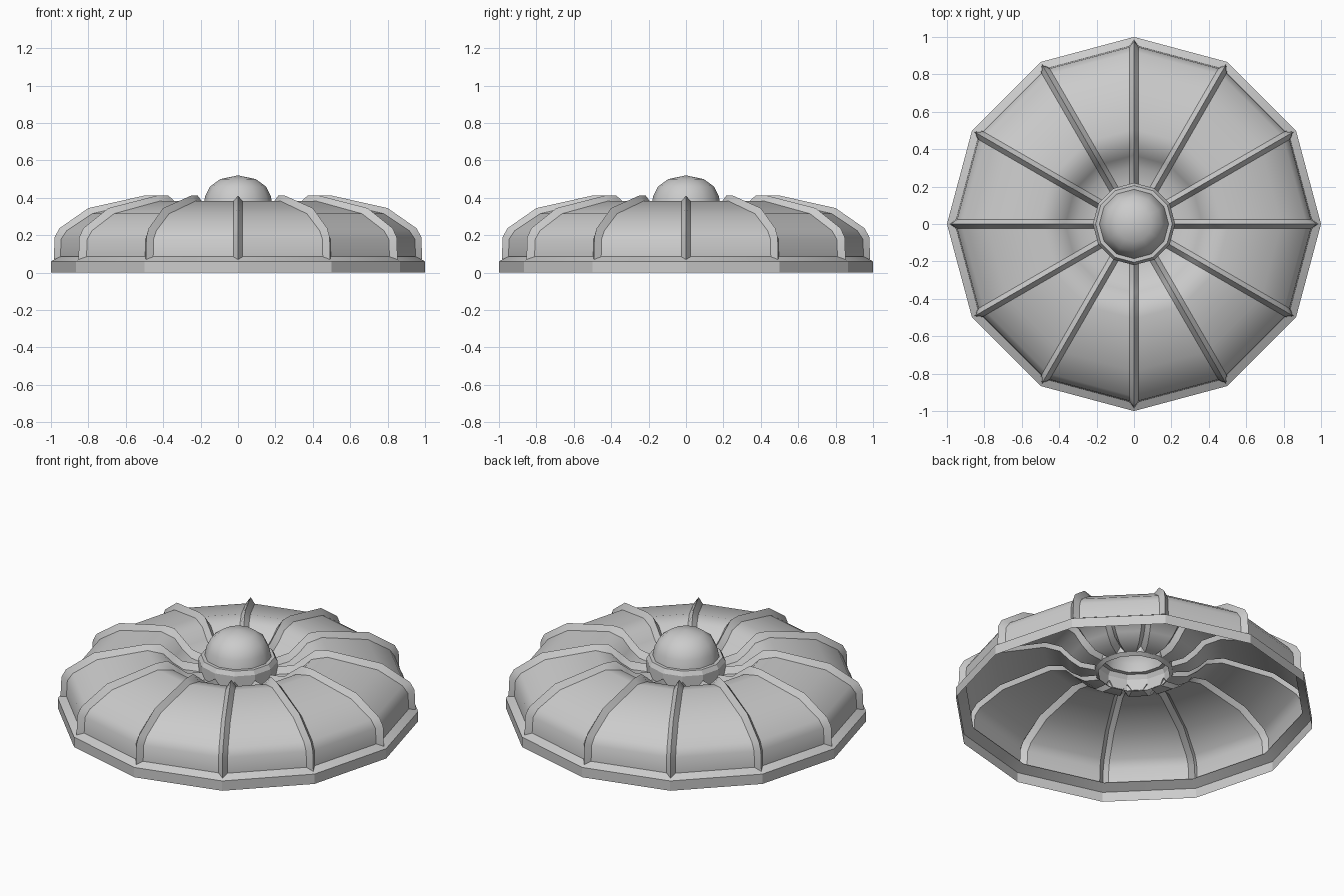
import bpy, bmesh, math

if "Cube" in bpy.data.objects:
    bpy.data.objects.remove(bpy.data.objects["Cube"])

SIDES = 12


def finish(name, bm, angle=30):
    bmesh.ops.remove_doubles(bm, verts=bm.verts, dist=0.0005)
    bmesh.ops.recalc_face_normals(bm, faces=bm.faces)
    # open sheets: make them face up / outward
    if sum(f.normal.z * f.calc_area() for f in bm.faces) < 0:
        bmesh.ops.reverse_faces(bm, faces=bm.faces)
    me = bpy.data.meshes.new(name)
    bm.to_mesh(me)
    bm.free()
    ob = bpy.data.objects.new(name, me)
    bpy.context.collection.objects.link(ob)
    bpy.ops.object.select_all(action='DESELECT')
    ob.select_set(True)
    bpy.context.view_layer.objects.active = ob
    bpy.ops.object.shade_smooth_by_angle(angle=math.radians(angle))
    return ob


def place(r, z, offset, i):
    # point at radius r on spoke i, shifted sideways by offset
    a = 2 * math.pi * i / SIDES
    return (r * math.cos(a) - offset * math.sin(a),
            r * math.sin(a) + offset * math.cos(a), z)


def strip(bm, left, right):
    for j in range(len(left) - 1):
        bm.faces.new([bm.verts.new(p) for p in
                      (left[j], right[j], right[j + 1], left[j + 1])])


def line(profile, offset, i):
    return [place(r, z, offset, i) for r, z in profile]


def lathe(name, profile, angle=30):
    bm = bmesh.new()
    for i in range(SIDES):
        strip(bm, line(profile, 0, i), line(profile, 0, i + 1))
    bmesh.ops.dissolve_degenerate(bm, dist=0.0001, edges=bm.edges)
    return finish(name, bm, angle)


# Profiles (radius, height), from rim to hub
panel = [(.95, .085), (.945, .18), (.915, .225), (.78, .315), (.5, .382),
         (.41, .365), (.36, .315), (.30, .275), (.21, .265)]
ridge = [(.985, .07), (.98, .19), (.955, .237), (.80, .345), (.50, .412),
         (.43, .412), (.37, .365), (.31, .315), (.21, .30)]
HALF = .025

# Canopy panels between the ribs
bm = bmesh.new()
for i in range(SIDES):
    strip(bm, line(panel, HALF, i), line(panel, -HALF, i + 1))
finish("canopy_panels", bm, 40)

# Ribs with a pointed ridge
bm = bmesh.new()
for i in range(SIDES):
    strip(bm, line(panel, -HALF, i), line(ridge, 0, i))
    strip(bm, line(ridge, 0, i), line(panel, HALF, i))
finish("ribs", bm, 30)

# Base rim, hub collar and cap
lathe("base_rim", [(1, 0), (1, .06), (.945, .09)], 20)
lathe("hub_collar", [(.20, .25), (.22, .265), (.22, .335), (.205, .36), (.18, .36)], 20)
lathe("hub_cap", [(.185, .36), (.175, .41), (.15, .46), (.095, .5), (0, .52)], 60)
